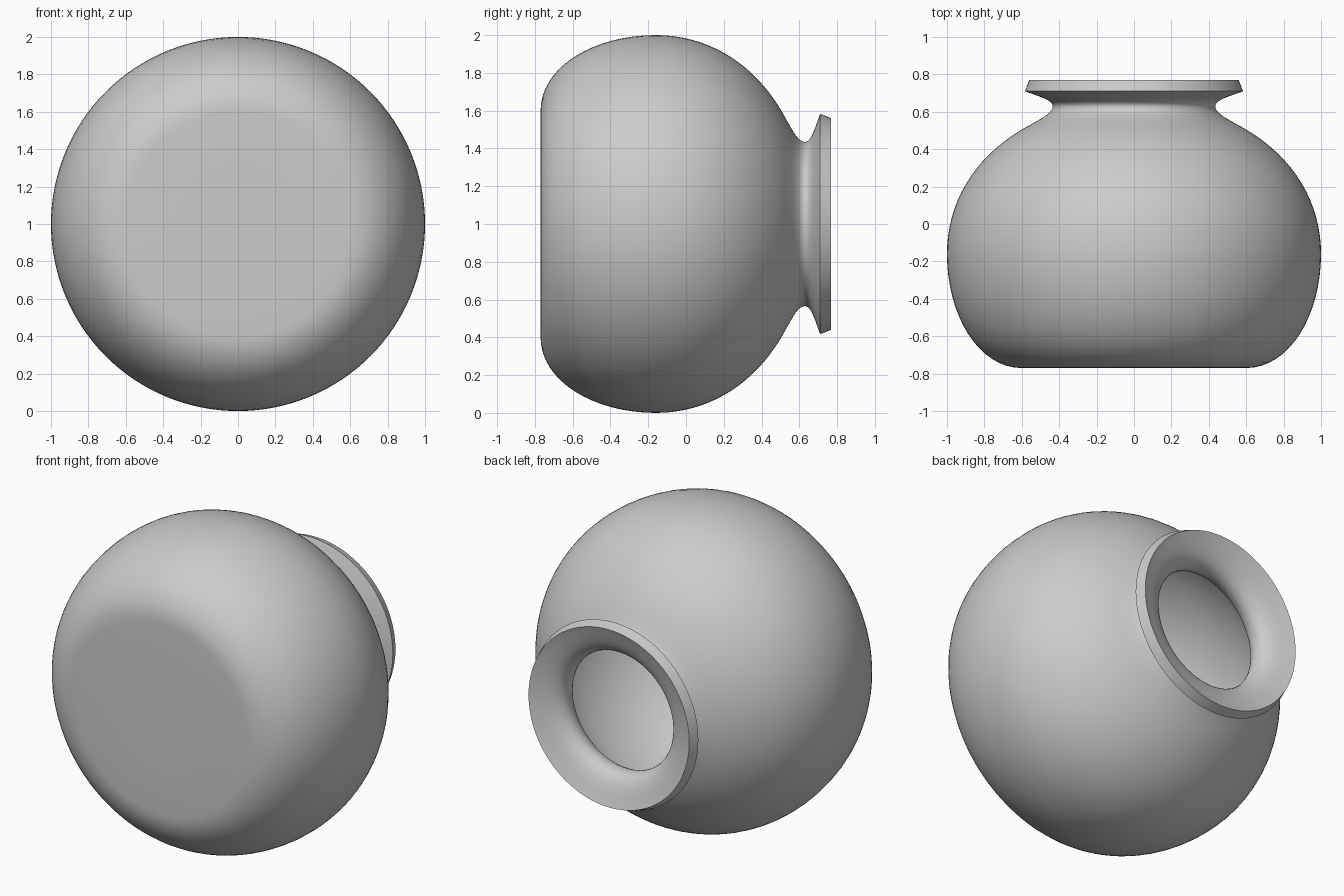
import bpy, bmesh, math
from mathutils import Vector
from mathutils.geometry import interpolate_bezier

if "Cube" in bpy.data.objects:
    bpy.data.objects.remove(bpy.data.objects["Cube"], do_unlink=True)

SEGMENTS = 128
WALL = 0.063
CENTRE_Z = 1.0

# Outer wall as (radius, y) curve segments: base corner, shoulder, neck, flared lip
CURVES = [
    [(0.60, -0.77), (0.83, -0.77), (1.0, -0.49), (1.0, -0.16)],
    [(1.0, -0.16), (1.0, 0.11), (0.86, 0.35), (0.60, 0.505)],
    [(0.60, 0.505), (0.50, 0.562), (0.435, 0.59), (0.435, 0.63)],
    [(0.435, 0.63), (0.435, 0.665), (0.52, 0.685), (0.583, 0.71)],
]


def outer_profile():
    points = [Vector((0, -0.77)), Vector((0.3, -0.77))]
    for curve in CURVES:
        a, ha, hb, b = [Vector((r, y, 0)) for r, y in curve]
        steps = interpolate_bezier(a, ha, hb, b, 17)
        points += [p.to_2d() for p in steps[:-1]]
    points.append(Vector(CURVES[-1][-1]))
    return points


def inset_profile(points):
    # Offset the wall inwards along its normals
    result = []
    for i, p in enumerate(points):
        t = points[min(i + 1, len(points) - 1)] - points[max(i - 1, 0)]
        t.normalize()
        q = p + Vector((-t.y, t.x)) * WALL
        q.x = 0 if i == 0 else max(q.x, 0.01)
        result.append(q)
    return result


# Hollow pot spun around the y axis
outer = outer_profile()
profile = outer + inset_profile(outer)[::-1]
bm = bmesh.new()
verts = [bm.verts.new((p.x, p.y, 0)) for p in profile]
edges = [bm.edges.new(pair) for pair in zip(verts, verts[1:])]
bmesh.ops.spin(bm, geom=verts + edges, cent=(0, 0, 0), axis=(0, 1, 0),
               angle=math.tau, steps=SEGMENTS, use_duplicate=False)
bmesh.ops.remove_doubles(bm, verts=bm.verts, dist=0.0005)
bmesh.ops.recalc_face_normals(bm, faces=bm.faces)
mesh = bpy.data.meshes.new("round_pot")
bm.to_mesh(mesh)
bm.free()
pot = bpy.data.objects.new("round_pot", mesh)
pot.location.z = CENTRE_Z
bpy.context.collection.objects.link(pot)

# Plain grey clay
clay = bpy.data.materials.new("light_grey")
clay.use_nodes = True
grey = (0.6, 0.6, 0.6, 1)
clay.diffuse_color = grey
clay.node_tree.nodes["Principled BSDF"].inputs["Base Color"].default_value = grey
mesh.materials.append(clay)

# Smooth walls with crisp rim edges
bpy.ops.object.select_all(action="DESELECT")
pot.select_set(True)
bpy.context.view_layer.objects.active = pot
bpy.ops.object.shade_smooth_by_angle(angle=math.radians(40))
